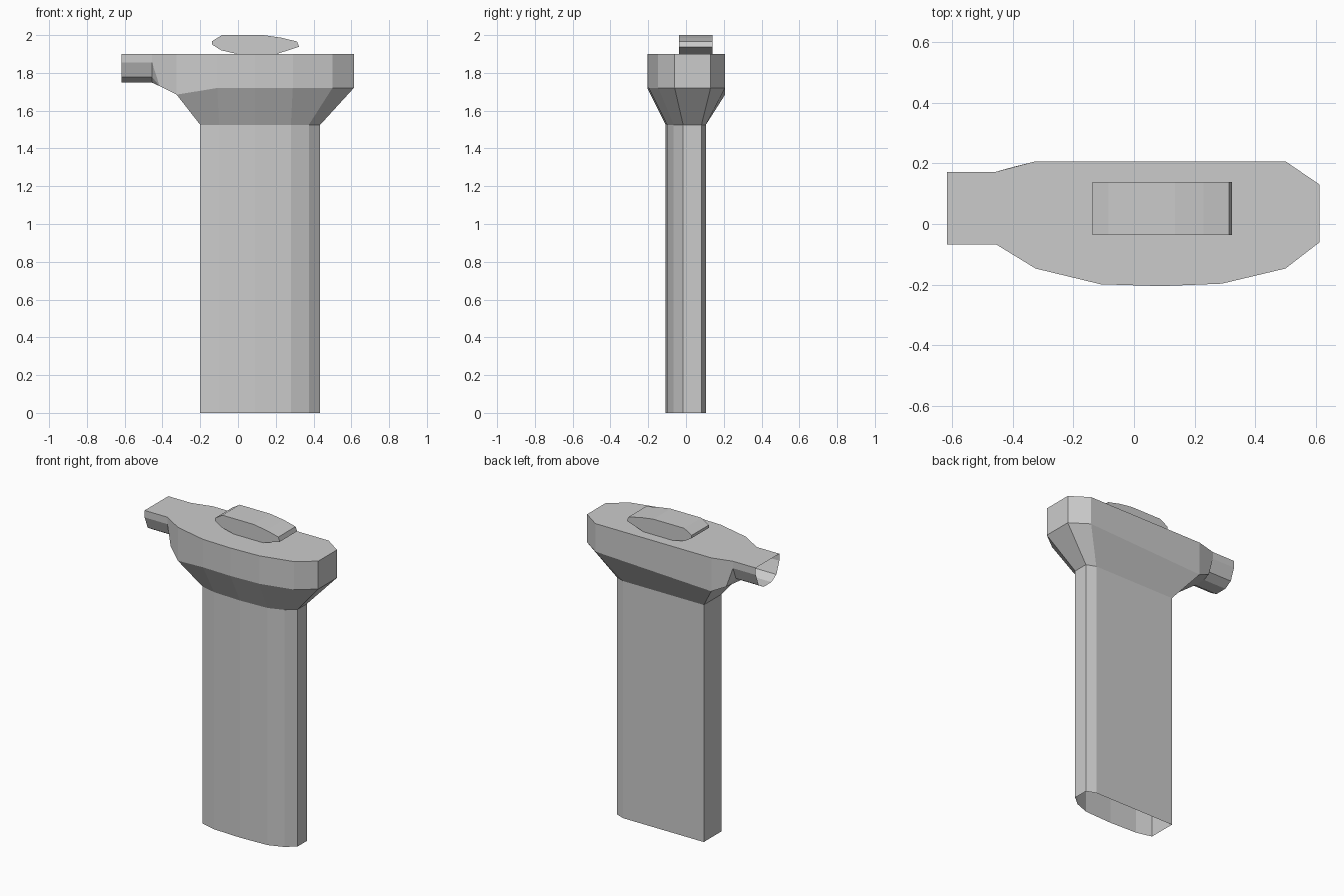
import bpy

if "Cube" in bpy.data.objects:
    bpy.data.objects.remove(bpy.data.objects["Cube"])


def make(name, verts, faces):
    mesh = bpy.data.meshes.new(name)
    mesh.from_pydata(verts, [], faces)
    mesh.update()
    obj = bpy.data.objects.new(name, mesh)
    bpy.context.collection.objects.link(obj)
    bpy.ops.object.select_all(action='DESELECT')
    bpy.context.view_layer.objects.active = obj
    obj.select_set(True)
    bpy.ops.object.mode_set(mode='EDIT')
    bpy.ops.mesh.select_all(action='SELECT')
    bpy.ops.mesh.normals_make_consistent(inside=False)
    bpy.ops.object.mode_set(mode='OBJECT')
    return obj


def bridge(a, b, n, closed=True):
    """Quads between two rings starting at vertex indices a and b."""
    return [(a + (i + 1) % n, a + i, b + i, b + (i + 1) % n)
            for i in range(n if closed else n - 1)]


# Plan outlines, clockwise from the back left corner
column = [(-.2, .105), (.375, .105), (.435, .082), (.435, -.015), (.375, -.065),
          (.28, -.1), (.09, -.108), (-.1, -.1), (-.2, -.075)]
collar = [(-.325, .207), (.5, .207), (.613, .13), (.613, -.06), (.5, -.147),
          (.29, -.197), (.09, -.205), (-.11, -.199), (-.325, -.147)]
n = len(column)
FLARE_Z, RIM_Z, TOP_Z = 1.525, 1.72, 1.9

# Column: tube open at the bottom
make("column", [(x, y, z) for z in (0, FLARE_Z) for x, y in column], bridge(0, n, n))

# Collar: flare, upright rim, and a spout growing out of the left end
rim_z = [1.685] + [RIM_Z] * (n - 2) + [1.685]
verts = [(x, y, FLARE_Z) for x, y in column]
verts += [(x, y, z) for (x, y), z in zip(collar, rim_z)]
verts += [(x, y, TOP_Z) for x, y in collar]
half = [(-.12, TOP_Z), (-.12, 1.855), (-.09, 1.778), (-.04, 1.748)]
section = half + [(-y, z) for y, z in reversed(half)]
m = len(section)
s, e = 3 * n, 3 * n + m            # spout root ring and open end ring
verts += [(x, y + .0525, z) for x in (-.455, -.617) for y, z in section]
neck_f, neck_b = e + m, e + m + 1
verts += [(-.415, -.091, 1.73), (-.415, .184, 1.73)]

low, top = n, 2 * n
faces = bridge(0, low, n) + bridge(low, top, n, closed=False)
faces += bridge(s, e, m, closed=False)
# One top face over collar and spout
faces.append(list(range(top, top + n)) + [s, e, e + m - 1, s + m - 1])
# Transition from collar to spout
faces += [
    (top + n - 1, low + n - 1, neck_f, s + 1, s),
    (top, s + 7, s + 6, neck_b, low),
    (low + n - 1, low, neck_b, neck_f),
    (neck_f, s + 2, s + 1), (neck_f, s + 3, s + 2),
    (neck_f, neck_b, s + 4, s + 3),
    (neck_b, s + 5, s + 4), (neck_b, s + 6, s + 5),
]
make("collar_with_spout", verts, faces)

# Button on top: front profile extruded in depth
profile = [(-.137, 1.968), (-.085, 2), (.135, 2), (.23, 1.986), (.313, 1.966),
           (.323, 1.938), (.205, 1.9), (-.005, 1.9), (-.09, 1.92), (-.137, 1.95)]
k = len(profile)
make("top_button", [(x, y, z) for y in (-.037, .139) for x, z in profile],
     bridge(0, k, k) + [list(range(k)), list(range(2 * k - 1, k - 1, -1))])
